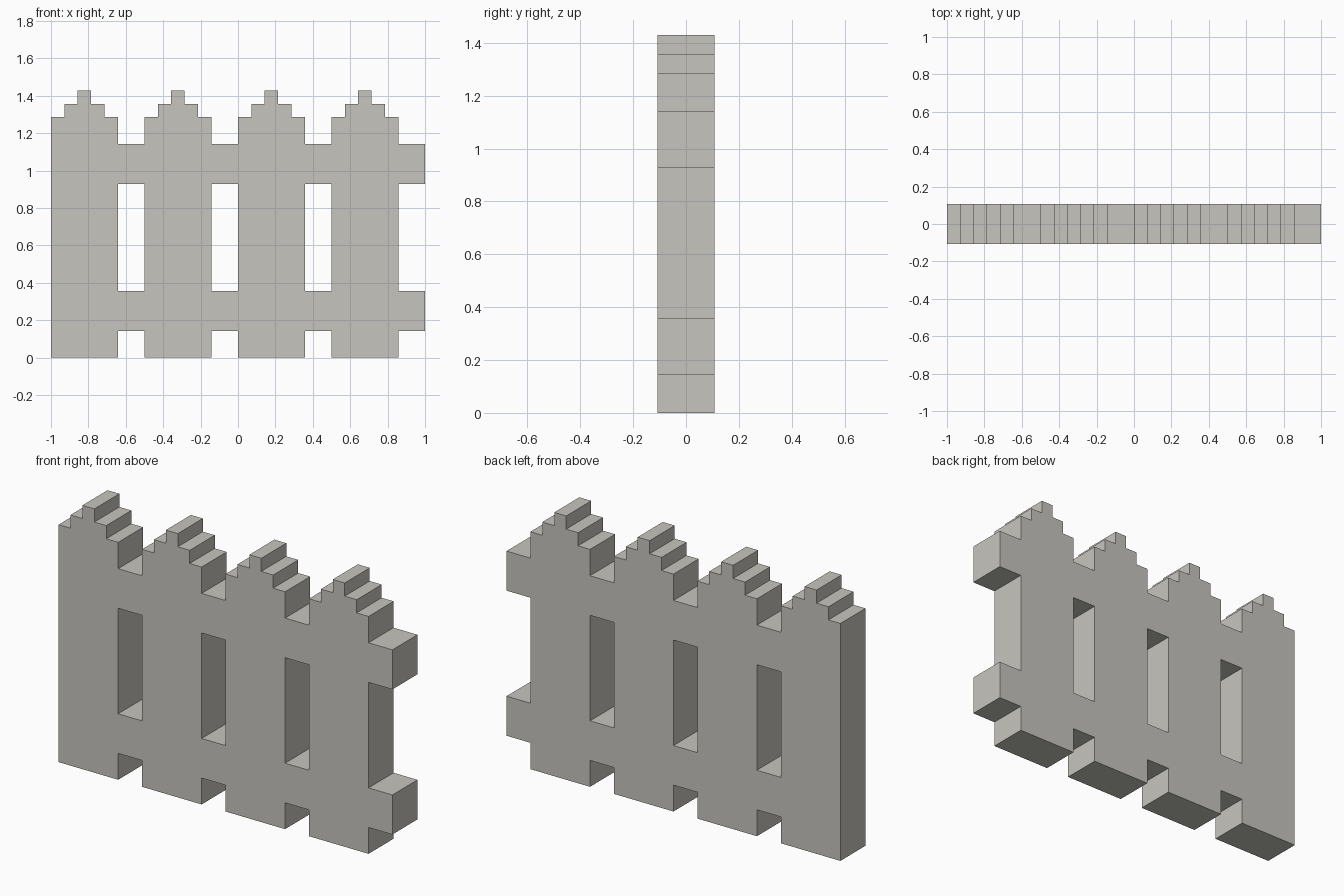
import bpy, bmesh
from mathutils import Vector

if "Cube" in bpy.data.objects:
    bpy.data.objects.remove(bpy.data.objects["Cube"])

U = 1 / 14                    # block unit: the fence is 28 units long
PITCH, WIDTH, COUNT = 7, 5, 4 # picket spacing, picket width, number of pickets
RAILS = [(2, 5), (13, 16)]    # bottom and top of each rail
DEPTH = 3

stone = bpy.data.materials.new("warm_light_grey")
stone.diffuse_color = (0.57, 0.56, 0.52, 1)
stone.use_nodes = True
stone.node_tree.nodes["Principled BSDF"].inputs["Base Color"].default_value = stone.diffuse_color

bm = bmesh.new()


def loop(points):
    """Closed edge loop in the front plane, points in block units."""
    vs = [bm.verts.new(((x - 14) * U, -DEPTH / 2 * U, z * U)) for x, z in points]
    return [bm.edges.new((a, b)) for a, b in zip(vs, vs[1:] + vs[:1])]


# Outer silhouette: stepped picket tops left to right, then feet right to left
crown = [(0, 18), (1, 18), (1, 19), (2, 19), (2, 20),
         (3, 20), (3, 19), (4, 19), (4, 18), (5, 18)]
low, high = RAILS[0][0], RAILS[1][1]
outline = []
for i in range(COUNT):
    x = i * PITCH
    outline += [(x + px, pz) for px, pz in crown]
    outline += [(x + WIDTH, high), (x + PITCH, high)]

# Rail ends protruding on the right
end, last = COUNT * PITCH, COUNT * PITCH - (PITCH - WIDTH)
outline += [(end, 13), (last, 13), (last, 5), (end, 5), (end, low)]
for i in reversed(range(COUNT)):
    x = i * PITCH
    outline += [(x + WIDTH, low), (x + WIDTH, 0), (x, 0)]
    if i:
        outline.append((x, low))
edges = loop(outline)

# Openings between pickets and rails
for i in range(COUNT - 1):
    a, b = i * PITCH + WIDTH, (i + 1) * PITCH
    edges += loop([(a, 5), (b, 5), (b, 13), (a, 13)])

# Fill the front and extrude to full depth
bmesh.ops.triangle_fill(bm, edges=edges, use_beauty=True)
ext = bmesh.ops.extrude_face_region(bm, geom=bm.faces[:], use_keep_orig=True)
moved = [g for g in ext["geom"] if isinstance(g, bmesh.types.BMVert)]
bmesh.ops.translate(bm, verts=moved, vec=Vector((0, DEPTH * U, 0)))
bmesh.ops.recalc_face_normals(bm, faces=bm.faces[:])

mesh = bpy.data.meshes.new("picket_fence")
bm.to_mesh(mesh)
bm.free()
mesh.materials.append(stone)
fence = bpy.data.objects.new("picket_fence", mesh)
bpy.context.collection.objects.link(fence)
